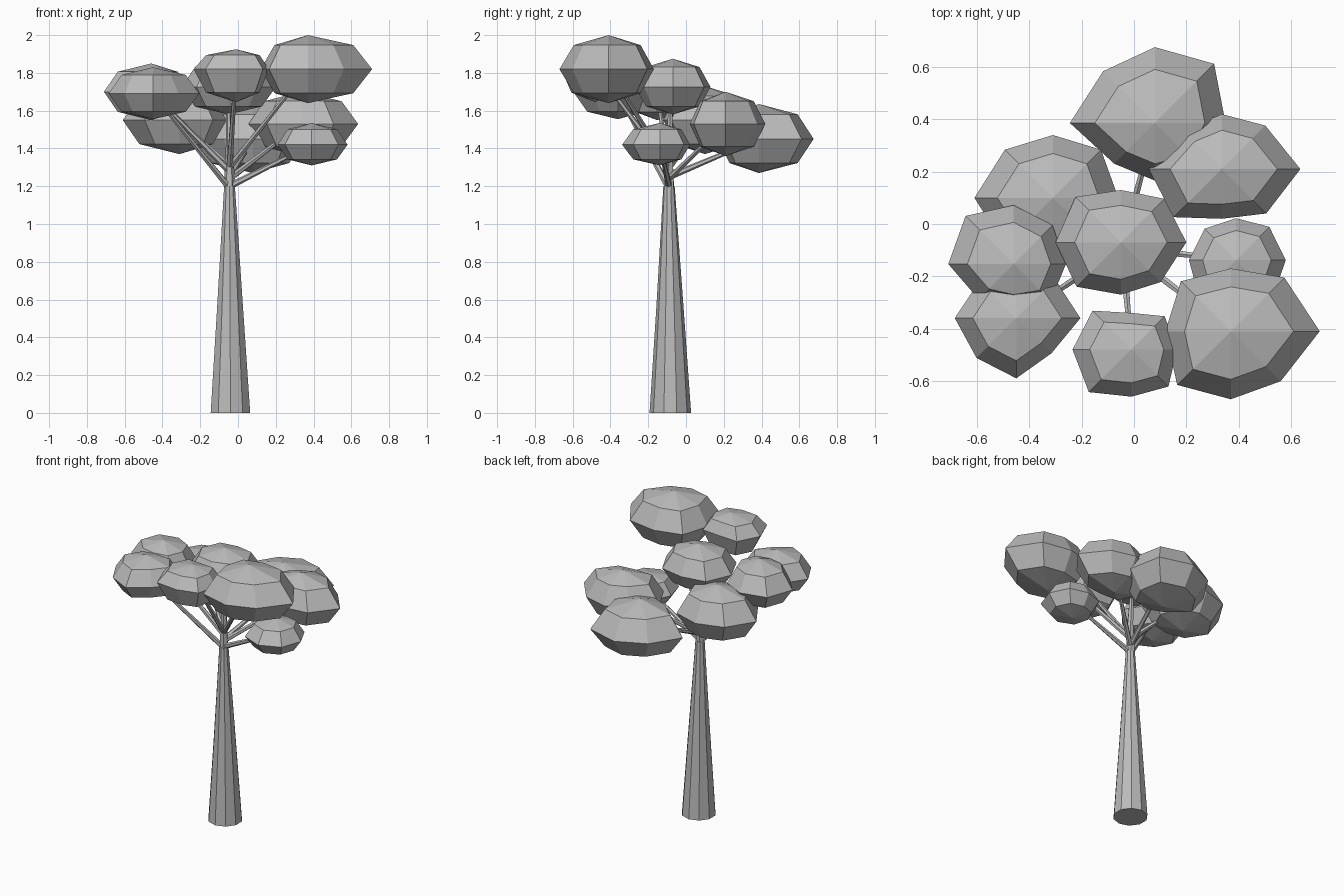
import bpy, bmesh, math
from mathutils import Vector

cube = bpy.data.objects.get("Cube")
if cube:
    bpy.data.objects.remove(cube, do_unlink=True)

grey = bpy.data.materials.new("plain grey")
grey.use_nodes = True
colour = (0.5, 0.5, 0.5, 1)
grey.diffuse_color = colour
grey.node_tree.nodes["Principled BSDF"].inputs["Base Color"].default_value = colour


def finish(name, bm):
    """Turn a bmesh into a flat shaded grey object."""
    bmesh.ops.recalc_face_normals(bm, faces=bm.faces)
    mesh = bpy.data.meshes.new(name)
    bm.to_mesh(mesh)
    bm.free()
    mesh.materials.append(grey)
    obj = bpy.data.objects.new(name, mesh)
    bpy.context.collection.objects.link(obj)
    return obj


def tube(name, points, radii, sides, upright=False):
    """Tapered tube with closed ends through a few points."""
    bm = bmesh.new()
    points = [Vector(p) for p in points]
    axis = Vector((0, 0, 1)) if upright else (points[-1] - points[0]).normalized()
    turn = axis.to_track_quat("Z", "Y")
    rings = []
    for point, radius in zip(points, radii):
        ring = []
        for i in range(sides):
            a = math.tau * (i + 0.5) / sides
            offset = Vector((math.cos(a), math.sin(a), 0)) * radius
            ring.append(bm.verts.new(point + turn @ offset))
        rings.append(ring)
    for low, high in zip(rings, rings[1:]):
        for i in range(sides):
            j = (i + 1) % sides
            bm.faces.new((low[i], low[j], high[j], high[i]))
    bm.faces.new(rings[0])
    bm.faces.new(rings[-1])
    return finish(name, bm)


def leaf_clump(name, centre, top, bottom, reach):
    """Eight-sided low-poly ball; reach is its radius every 45 degrees from +x."""
    bm = bmesh.new()
    bmesh.ops.create_uvsphere(bm, u_segments=8, v_segments=4, radius=1)
    for v in bm.verts:
        flat = math.hypot(v.co.x, v.co.y)
        if flat > 0.01:
            step = round(math.atan2(v.co.y, v.co.x) / math.tau * 8) % 8
            v.co.x *= reach[step]
            v.co.y *= reach[step]
        v.co.z *= top - centre[2] if v.co.z > 0 else centre[2] - bottom
        v.co += Vector(centre)
    return finish(name, bm)


# Trunk
tube("trunk", [(-0.04, -0.083, 0), (-0.042, -0.085, 0.56), (-0.045, -0.09, 1.2)],
     [0.11, 0.072, 0.03], 10, upright=True)
tube("upper_stem", [(-0.045, -0.09, 1.19), (-0.045, -0.09, 1.4), (-0.05, -0.08, 1.65)],
     [0.03, 0.02, 0.012], 6)

# Leaf clumps: name, centre, top, bottom, reach, height where the branch leaves the stem
clumps = [
    ("back", (0.08, 0.386, 1.45), 1.635, 1.27,
     (0.27, 0.32, 0.29, 0.28, 0.325, 0.22, 0.22, 0.25), 1.25),
    ("back_left", (0.336, 0.21, 1.53), 1.70, 1.36,
     (0.30, 0.235, 0.21, 0.21, 0.28, 0.26, 0.19, 0.24), 1.24),
    ("back_right", (-0.31, 0.1, 1.55), 1.73, 1.37,
     (0.25, 0.26, 0.24, 0.26, 0.30, 0.26, 0.22, 0.25), 1.3),
    ("middle", (-0.05, -0.07, 1.725), 1.875, 1.58,
     (0.25, 0.235, 0.2, 0.245, 0.25, 0.24, 0.2, 0.215), None),
    ("right", (-0.46, -0.153, 1.70), 1.85, 1.55,
     (0.2, 0.21, 0.225, 0.26, 0.25, 0.19, 0.165, 0.2), 1.28),
    ("front_right", (-0.45, -0.36, 1.69), 1.83, 1.555,
     (0.245, 0.21, 0.2, 0.2, 0.235, 0.215, 0.23, 0.19), 1.19),
    ("front", (-0.01, -0.48, 1.82), 1.925, 1.645,
     (0.175, 0.18, 0.14, 0.21, 0.225, 0.23, 0.18, 0.2), 1.3),
    ("front_left", (0.37, -0.41, 1.82), 2.0, 1.64,
     (0.34, 0.29, 0.24, 0.27, 0.25, 0.29, 0.26, 0.27), 1.3),
    ("left", (0.39, -0.138, 1.42), 1.535, 1.31,
     (0.19, 0.18, 0.16, 0.17, 0.18, 0.2, 0.2, 0.2), 1.2),
]
for place, centre, top, bottom, reach, fork in clumps:
    leaf_clump(place + "_leaves", centre, top, bottom, reach)
    if fork:
        start = Vector((-0.045, -0.09, fork))
        tube(place + "_branch", [start, start.lerp(Vector(centre), 0.85)],
             [0.018, 0.01], 6)
